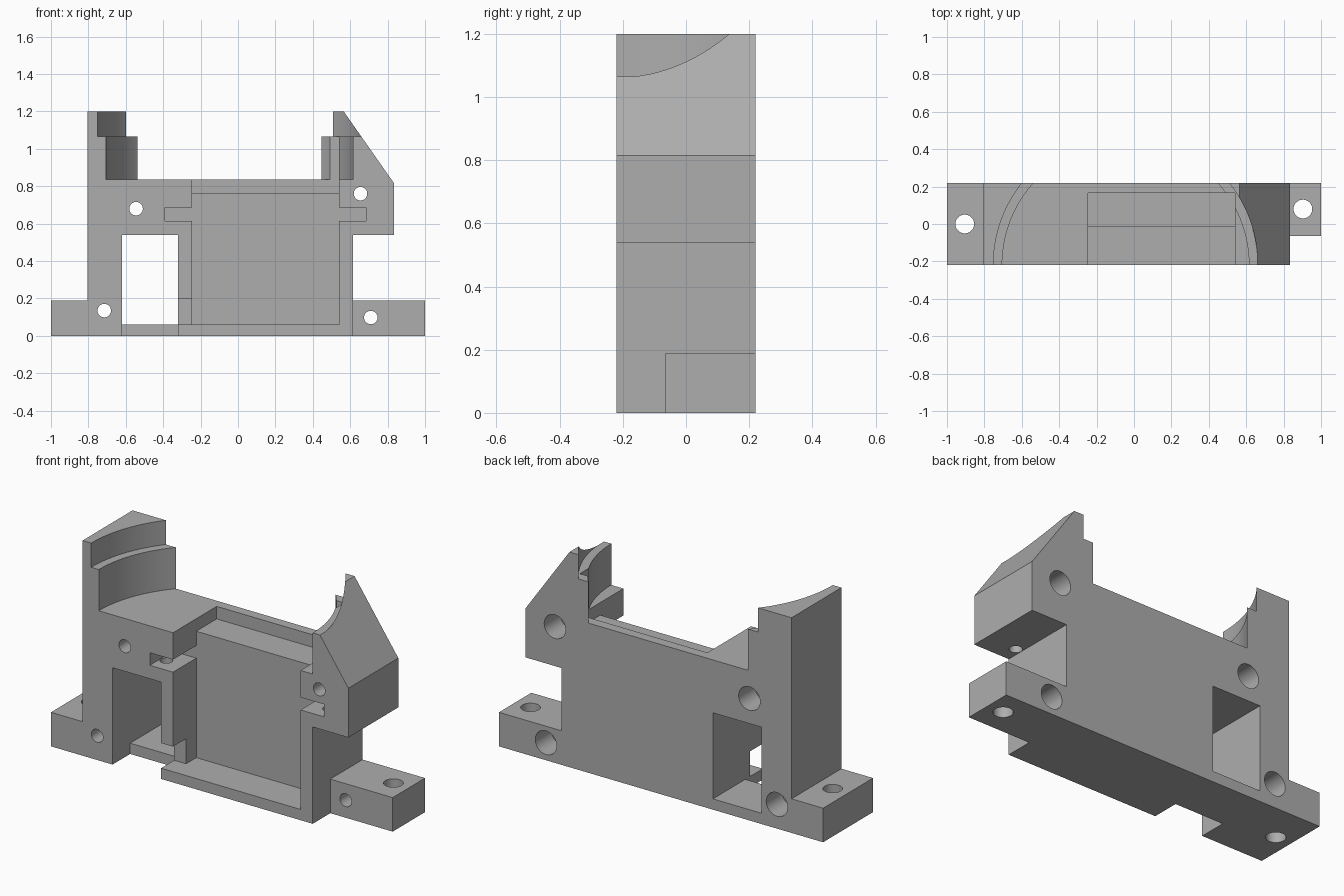
import bpy, bmesh, math
from mathutils import Matrix

if "Cube" in bpy.data.objects:
    bpy.data.objects.remove(bpy.data.objects["Cube"])

DEPTH = 0.22      # half depth of the bracket
grey = bpy.data.materials.new("plain grey")
grey.diffuse_color = (0.42, 0.42, 0.42, 1)
grey.use_nodes = True
grey.node_tree.nodes["Principled BSDF"].inputs["Base Color"].default_value = grey.diffuse_color


def make_object(name, bm):
    bmesh.ops.recalc_face_normals(bm, faces=bm.faces)
    mesh = bpy.data.meshes.new(name)
    bm.to_mesh(mesh)
    bm.free()
    ob = bpy.data.objects.new(name, mesh)
    bpy.context.collection.objects.link(ob)
    return ob


def extruded(name, pts, y0, y1):
    """Prism from an x-z outline, running from y0 to y1."""
    bm = bmesh.new()
    face = bm.faces.new([bm.verts.new((x, y0, z)) for x, z in pts])
    new = bmesh.ops.extrude_face_region(bm, geom=[face])["geom"]
    bmesh.ops.translate(bm, vec=(0, y1 - y0, 0),
                        verts=[v for v in new if isinstance(v, bmesh.types.BMVert)])
    return make_object(name, bm)


def box(name, x0, x1, y0, y1, z0, z1):
    return extruded(name, [(x0, z0), (x1, z0), (x1, z1), (x0, z1)], y0, y1)


def cylinder(name, centre, radius, length, axis="Z", sides=48):
    bm = bmesh.new()
    turn = Matrix.Rotation(math.pi / 2, 4, "X") if axis == "Y" else Matrix()
    bmesh.ops.create_cone(bm, cap_ends=True, segments=sides, radius1=radius,
                          radius2=radius, depth=length,
                          matrix=Matrix.Translation(centre) @ turn)
    return make_object(name, bm)


def cut(target, cutter):
    mod = target.modifiers.new("cut", "BOOLEAN")
    mod.operation, mod.solver, mod.object = "DIFFERENCE", "EXACT", cutter
    bpy.context.view_layer.objects.active = target
    bpy.ops.object.modifier_apply(modifier=mod.name)
    bpy.data.objects.remove(cutter)


# Bracket silhouette: feet, tall left post, overhanging right post
bracket = extruded("bracket_body", [
    (-1, 0), (1, 0), (1, 0.19), (0.615, 0.19), (0.615, 0.54), (0.835, 0.54),
    (0.835, 0.815), (0.565, 1.2), (-0.805, 1.2), (-0.805, 0.19), (-1, 0.19)],
    -DEPTH, DEPTH)

# Stepped round seat between the posts
cut(bracket, cylinder("seat_lower", (-0.045, -DEPTH, 1.085), 0.66, 0.5, sides=160))
cut(bracket, cylinder("seat_upper", (-0.045, -DEPTH, 1.315), 0.707, 0.5, sides=160))

# Boxes removed: x0, x1, y0, y1, z0, z1
FRONT = -0.3
for name, dims in {
    "foot_setback": (0.615, 1.1, FRONT, -0.065, -0.1, 0.3),
    "window": (-0.62, -0.32, FRONT, 0.3, 0.06, 0.54),
    "window_sill_setback": (-0.62, -0.32, FRONT, -0.065, -0.1, 0.2),
    "main_pocket": (-0.247, 0.54, FRONT, -0.015, 0.06, 0.9),
    "upper_pocket": (-0.247, 0.54, FRONT, 0.165, 0.765, 1.065),
    "side_slots": (-0.39, 0.685, FRONT, -0.015, 0.615, 0.685),
    "cable_notch": (-0.4, -0.2, FRONT, -0.105, 0.06, 0.2),
}.items():
    cut(bracket, box(name, *dims))

# Screw holes through the depth, counterbored from the back
for x, z in [(-0.545, 0.68), (0.655, 0.76), (-0.715, 0.135), (0.71, 0.098)]:
    cut(bracket, cylinder("screw_hole", (x, 0, z), 0.036, 0.8, "Y"))
    cut(bracket, cylinder("counterbore", (x, 0.28, z), 0.066, 0.4, "Y"))

# Vertical mounting holes in the feet
for x, y in [(-0.905, 0.0), (0.903, 0.08)]:
    cut(bracket, cylinder("foot_hole", (x, y, 0.1), 0.05, 0.4))

# Small vertical holes below the slots
for x in (-0.355, 0.65):
    cut(bracket, cylinder("slot_hole", (x, -0.125, 0.58), 0.033, 0.14, sides=32))

# Finish: one colour, crisp edges, smooth curves
bracket.data.materials.clear()
bracket.data.materials.append(grey)
for p in bracket.data.polygons:
    p.material_index = 0
bpy.ops.object.select_all(action="DESELECT")
bracket.select_set(True)
bpy.context.view_layer.objects.active = bracket
bpy.ops.object.shade_smooth_by_angle(angle=math.radians(30))
